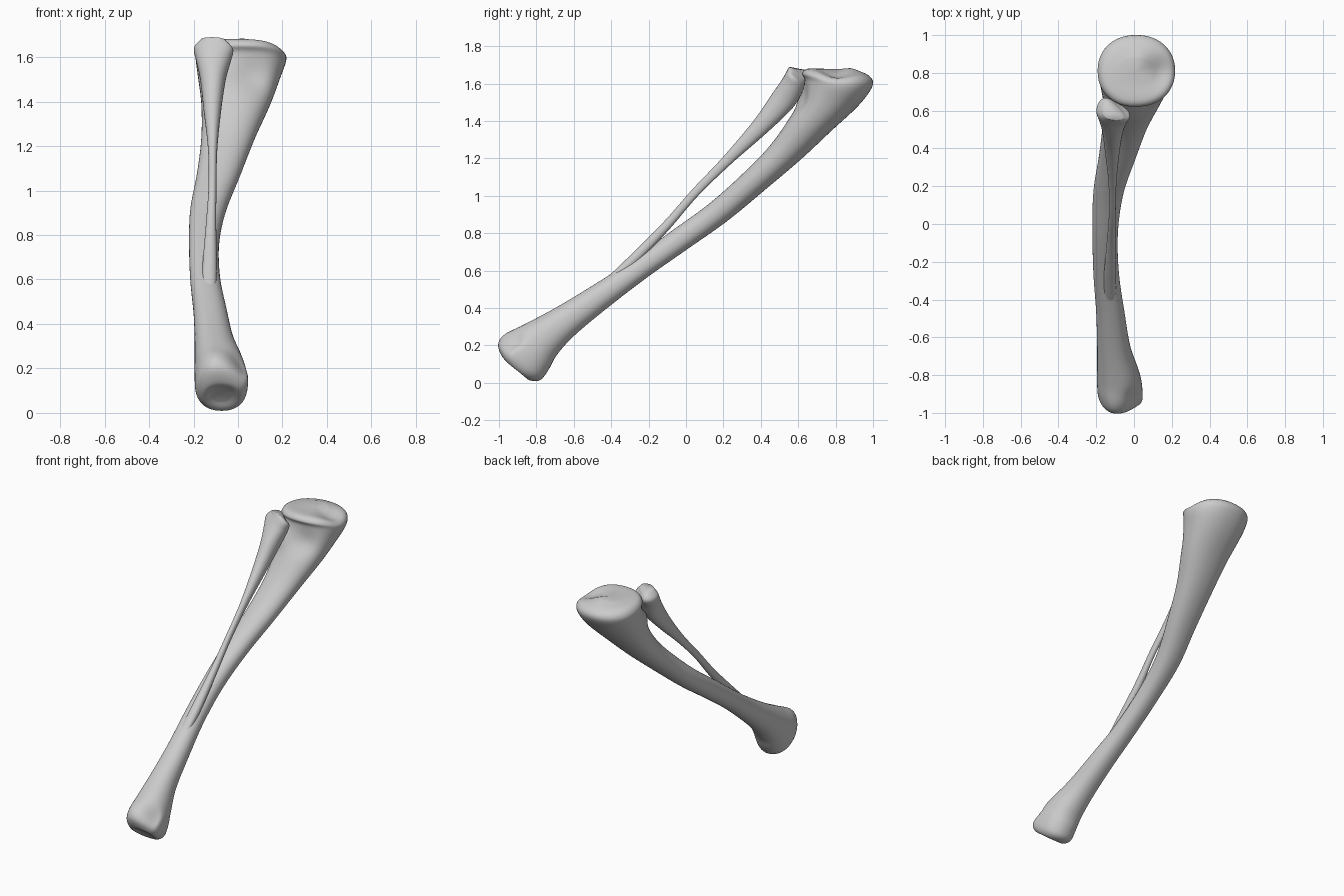
import bpy, bmesh, math
from mathutils import Vector

SEG, SUB = 48, 6


def catmull(a, b, c, d, t):
    return [0.5 * (2 * q + (r - p) * t + (2 * p - 5 * q + 4 * r - s) * t * t
                   + (3 * q - p - 3 * r + s) * t ** 3) for p, q, r, s in zip(a, b, c, d)]


def loft_bone(name, sections, bumps):
    """Section: upper edge y,z / lower edge y,z / left x, right x."""
    n = len(sections)
    rows = []
    for i in range(n - 1):
        a, d = sections[max(i - 1, 0)], sections[min(i + 2, n - 1)]
        rows += [catmull(a, sections[i], sections[i + 1], d, k / SUB) for k in range(SUB)]
    rows.append(sections[-1])

    bm = bmesh.new()
    rings = []
    for yu, zu, yl, zl, x0, x1 in rows:
        centre = Vector(((x0 + x1) / 2, (yu + yl) / 2, (zu + zl) / 2))
        across = Vector(((x1 - x0) / 2, 0, 0))
        up = Vector((0, (yu - yl) / 2, (zu - zl) / 2))
        ring = []
        for k in range(SEG):
            t = 2 * math.pi * k / SEG
            c, s = math.cos(t), math.sin(t)
            c = math.copysign(abs(c) ** 0.92, c)
            s = math.copysign(abs(s) ** 0.92, s)
            ring.append(bm.verts.new(centre + across * c + up * s))
        rings.append(ring)
    for r0, r1 in zip(rings, rings[1:]):
        for k in range(SEG):
            j = (k + 1) % SEG
            bm.faces.new((r0[k], r0[j], r1[j], r1[k]))
    # rounded-off ends
    for ring in (rings[0], rings[-1]):
        mid = bm.verts.new(sum((v.co for v in ring), Vector()) / SEG)
        for k in range(SEG):
            bm.faces.new((ring[k], ring[(k + 1) % SEG], mid))
    # soft local lobes and hollows
    moves = []
    for v in bm.verts:
        m = Vector()
        for pos, radius, push in bumps:
            m += Vector(push) * math.exp(-((v.co - Vector(pos)).length / radius) ** 2)
        moves.append(m)
    for v, m in zip(bm.verts, moves):
        v.co += m
        v.co.z = max(v.co.z, 0)
    bmesh.ops.recalc_face_normals(bm, faces=bm.faces)
    mesh = bpy.data.meshes.new(name)
    bm.to_mesh(mesh)
    bm.free()
    for p in mesh.polygons:
        p.use_smooth = True
    obj = bpy.data.objects.new(name, mesh)
    bpy.context.collection.objects.link(obj)
    return obj


# main shin bone: knuckled lower end, slim shaft, broad flat head
loft_bone("shin_bone", [
    (-0.94, 0.11, -0.87, 0.05, -0.12, -0.03),
    (-0.98, 0.135, -0.84, 0.015, -0.16, 0.015),
    (-1.0, 0.20, -0.78, 0.015, -0.19, 0.04),
    (-0.96, 0.265, -0.735, 0.07, -0.195, 0.04),
    (-0.86, 0.315, -0.69, 0.15, -0.195, 0.02),
    (-0.70, 0.40, -0.60, 0.25, -0.195, -0.02),
    (-0.50, 0.52, -0.44, 0.385, -0.20, -0.05),
    (-0.30, 0.65, -0.22, 0.555, -0.215, -0.08),
    (-0.08, 0.81, 0.00, 0.71, -0.22, -0.085),
    (0.12, 0.955, 0.22, 0.865, -0.215, -0.055),
    (0.30, 1.115, 0.42, 1.03, -0.185, 0.01),
    (0.45, 1.27, 0.62, 1.20, -0.165, 0.075),
    (0.56, 1.43, 0.78, 1.35, -0.165, 0.145),
    (0.61, 1.55, 0.91, 1.47, -0.18, 0.19),
    (0.63, 1.62, 0.98, 1.555, -0.19, 0.215),
    (0.62, 1.655, 1.0, 1.61, -0.19, 0.213),
    (0.65, 1.68, 0.965, 1.65, -0.16, 0.18),
    (0.73, 1.68, 0.88, 1.675, -0.08, 0.10),
], [
    ((-0.02, -0.92, 0.22), 0.055, (0.0, 0.04, -0.035)),   # groove between knuckles
    ((0.02, -0.90, 0.14), 0.05, (0.005, -0.03, 0.01)),    # inner knuckle
    ((-0.11, -0.97, 0.20), 0.06, (0.0, -0.008, 0.012)),   # outer knuckle
    ((0.15, 0.80, 1.66), 0.085, (0.0, 0.0, -0.04)),       # dip in the plateau
    ((0.06, 0.62, 1.52), 0.08, (0.0, 0.03, -0.01)),       # hollow below the rim
    ((-0.12, 0.63, 1.50), 0.06, (-0.005, -0.02, 0.01)),   # crest facing the thin bone
    ((0.03, 0.88, 1.68), 0.06, (0.0, 0.0, 0.01)),
])

# thin splint bone running down the front and fusing into the shaft
loft_bone("thin_bone", [
    (-0.42, 0.565, -0.39, 0.54, -0.16, -0.10),
    (-0.30, 0.68, -0.27, 0.63, -0.16, -0.095),
    (-0.12, 0.86, -0.09, 0.82, -0.145, -0.098),
    (0.03, 1.03, 0.06, 0.995, -0.133, -0.097),
    (0.20, 1.21, 0.235, 1.165, -0.135, -0.093),
    (0.36, 1.40, 0.43, 1.335, -0.155, -0.075),
    (0.45, 1.53, 0.57, 1.47, -0.17, -0.055),
    (0.505, 1.61, 0.625, 1.56, -0.188, -0.032),
    (0.535, 1.66, 0.64, 1.62, -0.198, -0.022),
    (0.55, 1.69, 0.62, 1.67, -0.165, -0.055),
], [
    ((-0.16, 0.63, 1.65), 0.06, (0.0, 0.04, 0.0)),
    ((-0.05, 0.60, 1.65), 0.05, (0.0, -0.025, -0.01)),
])
